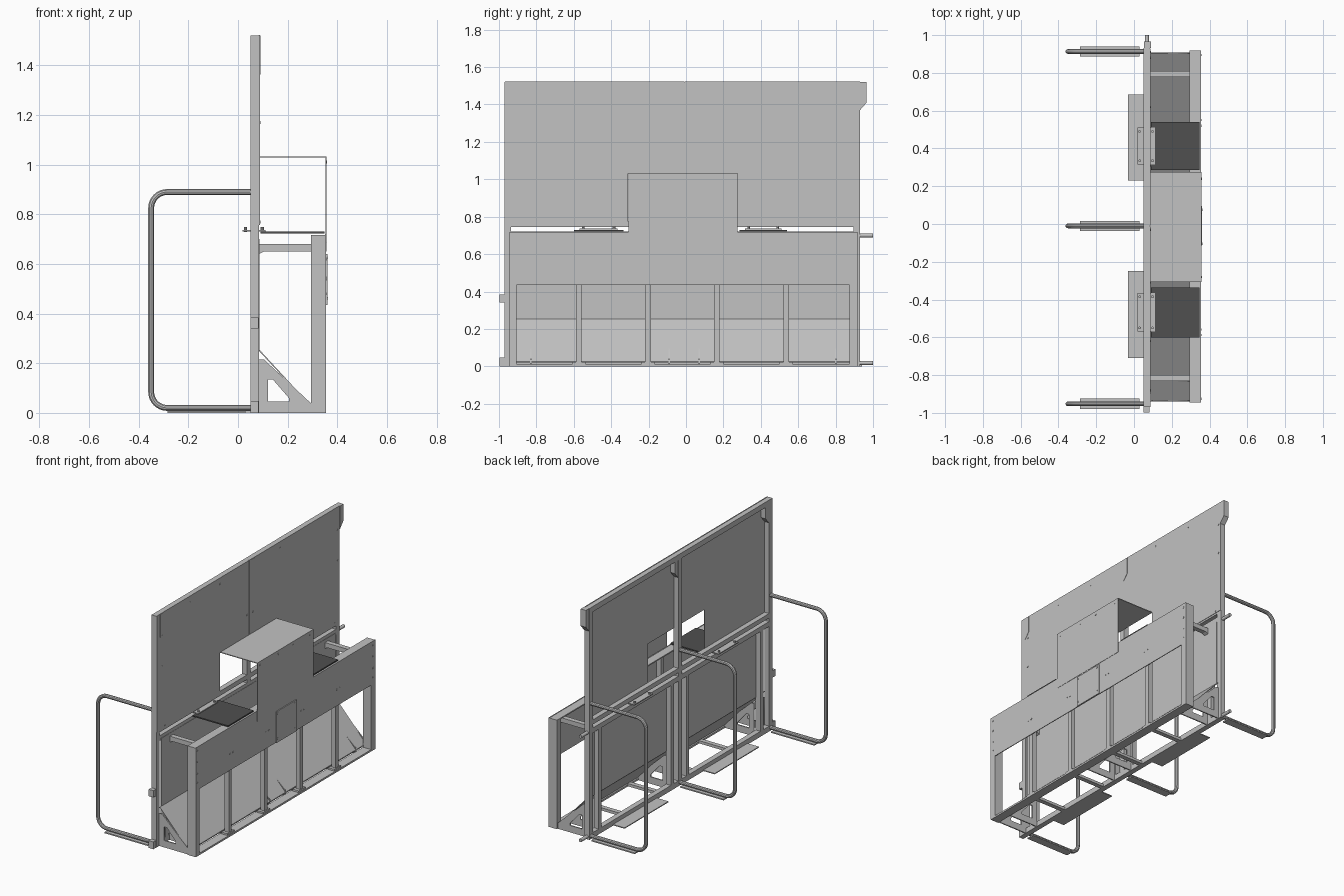
import bpy, bmesh, math
from mathutils import Vector, Matrix

if "Cube" in bpy.data.objects:
    bpy.data.objects.remove(bpy.data.objects["Cube"], do_unlink=True)


def material(name, v):
    m = bpy.data.materials.new(name)
    m.use_nodes = True
    m.diffuse_color = (v, v, v, 1)
    m.node_tree.nodes["Principled BSDF"].inputs["Base Color"].default_value = (v, v, v, 1)
    return m


GREY = material("light grey metal", 0.54)
DARK = material("dark grey tray", 0.08)


def link(name, data, mat=GREY):
    ob = bpy.data.objects.new(name, data)
    bpy.context.collection.objects.link(ob)
    data.materials.append(mat)
    return ob


def box(name, x, y, z, mat=GREY):
    """Axis-aligned box from (min, max) ranges."""
    bm = bmesh.new()
    bmesh.ops.create_cube(bm, size=1)
    for v in bm.verts:
        v.co = [(r[0] + r[1]) / 2 + c * (r[1] - r[0]) for c, r in zip(v.co, (x, y, z))]
    me = bpy.data.meshes.new(name)
    bm.to_mesh(me)
    bm.free()
    return link(name, me, mat)


def prism(name, pts, axis, lo, hi, mat=GREY):
    """Extrude a profile; axis 'y' takes (x, z) points, axis 'x' takes (y, z)."""
    bm = bmesh.new()
    def put(p, d):
        return bm.verts.new((p[0], d, p[1]) if axis == "y" else (d, p[0], p[1]))
    face = bm.faces.new([put(p, lo) for p in pts])
    ext = bmesh.ops.extrude_face_region(bm, geom=[face])
    shift = Vector((0, hi - lo, 0) if axis == "y" else (hi - lo, 0, 0))
    bmesh.ops.translate(bm, vec=shift, verts=[g for g in ext["geom"] if isinstance(g, bmesh.types.BMVert)])
    bmesh.ops.recalc_face_normals(bm, faces=bm.faces)
    me = bpy.data.meshes.new(name)
    bm.to_mesh(me)
    bm.free()
    return link(name, me, mat)


def rods(name, axis, places, r, length, seg=10):
    """Several equal cylinders in one object, running along one axis."""
    bm = bmesh.new()
    rot = {"x": Matrix.Rotation(math.pi / 2, 4, "Y"), "y": Matrix.Rotation(math.pi / 2, 4, "X"),
           "z": Matrix()}[axis]
    for p in places:
        bmesh.ops.create_cone(bm, cap_ends=True, segments=seg, radius1=r, radius2=r,
                              depth=length, matrix=Matrix.Translation(p) @ rot)
    me = bpy.data.meshes.new(name)
    bm.to_mesh(me)
    bm.free()
    return smooth(link(name, me))


def smooth(ob):
    bpy.ops.object.select_all(action="DESELECT")
    ob.select_set(True)
    bpy.context.view_layer.objects.active = ob
    bpy.ops.object.shade_smooth_by_angle()
    return ob


def to_mesh(ob):
    bpy.ops.object.select_all(action="DESELECT")
    ob.select_set(True)
    bpy.context.view_layer.objects.active = ob
    bpy.ops.object.convert(target="MESH")
    return bpy.context.object


def hoop(name, y):
    """Bent tube hoop behind a post."""
    r, pts = 0.065, [(0.06, 0.89)]
    for cx, cz, a0 in ((-0.35 + r, 0.89 - r, 90), (-0.35 + r, 0.02 + r, 180)):
        for i in range(9):
            a = math.radians(a0 + i * 90 / 8)
            pts.append((cx + r * math.cos(a), cz + r * math.sin(a)))
    pts.append((0.06, 0.02))
    cu = bpy.data.curves.new(name, "CURVE")
    cu.dimensions = "3D"
    cu.bevel_depth, cu.bevel_resolution, cu.use_fill_caps = 0.0125, 3, True
    sp = cu.splines.new("POLY")
    sp.points.add(len(pts) - 1)
    for p, (x, z) in zip(sp.points, pts):
        p.co = (x, y, z, 1)
    smooth(to_mesh(link(name, cu)))


def gusset(name, y):
    """Triangular brace plate with a triangular window."""
    cu = bpy.data.curves.new(name, "CURVE")
    cu.dimensions, cu.fill_mode, cu.extrude = "2D", "BOTH", 0.004
    outer = [(0.085, 0), (0.298, 0), (0.298, 0.035), (0.105, 0.215), (0.085, 0.215)]
    inner = [(0.12, 0.045), (0.205, 0.045), (0.205, 0.06), (0.14, 0.135), (0.12, 0.135)]
    for loop in (outer, inner):
        sp = cu.splines.new("POLY")
        sp.points.add(len(loop) - 1)
        sp.use_cyclic_u = True
        for p, (x, z) in zip(sp.points, loop):
            p.co = (x, z, 0, 1)
    ob = link(name, cu)
    ob.rotation_euler = (math.pi / 2, 0, 0)
    ob.location = (0, y, 0)
    to_mesh(ob)


WX = (0.05, 0.085)                       # depth of the wall frame
POSTS = {"right": -0.952, "middle": -0.01, "left": 0.913}

# Wall posts, hoops, foot plates and chamfered hanger brackets
for side, y in POSTS.items():
    box(f"{side}_wall_post", WX, (y - 0.0175, y + 0.0175), (0, 1.52))
    hoop(f"{side}_hoop", y)
    box(f"{side}_foot_plate", (-0.285, 0.03), (y - 0.027, y + 0.027), (0, 0.008))
    e = y + 0.0175
    prism(f"{side}_hanger_bracket", [(e, 1.52), (e + 0.035, 1.52), (e + 0.035, 1.41), (e, 1.37)],
          "x", 0.052, 0.09)

# Horizontal wall rails
Y = (-0.95, 0.91)
for name, z in (("top_rail", (1.485, 1.52)), ("upper_mid_rail", (0.745, 0.775)),
                ("lower_mid_rail", (0.69, 0.722)), ("bottom_rail", (0, 0.035))):
    box(name, WX, Y, z)

# Secondary studs of the lower wall
for i, y in enumerate((-0.86, -0.09, 0.07, 0.82)):
    box(f"lower_stud_{i}", WX, (y - 0.015, y + 0.015), (0.03, 0.70))

# Upper wall panels with an opening behind the hood
PX = (0.083, 0.088)
for name, y, z in (("upper_panel_right", (-0.968, -0.31), (0.757, 1.522)),
                   ("upper_panel_left", (0.275, 0.93), (0.757, 1.522)),
                   ("upper_panel_centre_right", (-0.31, -0.012), (1.03, 1.522)),
                   ("upper_panel_centre_left", (-0.008, 0.275), (1.03, 1.522))):
    box(name, PX, y, z)

# Lower wall sheet and sloping floor sheet
box("lower_wall_sheet", (0.082, 0.087), (-0.92, 0.89), (0.25, 0.70))
prism("sloping_sheet", [(0.086, 0.255), (0.298, 0.025), (0.298, 0.018), (0.086, 0.248)],
      "y", -0.935, 0.905)

# Counter box: end posts, apron, bottom and top rails
for side, y in (("right", (-0.945, -0.905)), ("left", (0.875, 0.918))):
    box(f"{side}_counter_post", (0.295, 0.355), y, (0, 0.715))
box("front_apron", (0.350, 0.355), (-0.945, 0.918), (0.435, 0.718))
box("apron_top_flange", (0.295, 0.355), (-0.945, 0.918), (0.708, 0.716))
box("counter_bottom_rail", (0.295, 0.355), (-0.945, 0.918), (0, 0.012))

# Front uprights with cross members and small feet
for i, y in enumerate((-0.573, -0.203, 0.165, 0.535)):
    box(f"front_upright_{i}", (0.315, 0.345), (y - 0.015, y + 0.015), (0.01, 0.70))
    box(f"upright_foot_{i}", (0.305, 0.35), (y - 0.035, y + 0.035), (0.012, 0.024))
    box(f"floor_cross_member_{i}", (0.085, 0.30), (y - 0.015, y + 0.015), (0, 0.018))

# Braces under the slope
for i, y in enumerate((-0.935, -0.83, -0.09, 0.07, 0.80, 0.905)):
    gusset(f"brace_{i}", y)

# Arms joining wall to counter
for side, y in (("right", -0.815), ("left", 0.795)):
    box(f"{side}_top_arm", (0.085, 0.35), (y - 0.016, y + 0.016), (0.65, 0.68))
    prism(f"{side}_arm_lip", [(0.085, 0.64), (0.105, 0.65), (0.085, 0.65)], "y", y - 0.016, y + 0.016)

# Bent hood over the opening and the cover plate below it
prism("hood", [(0.085, 1.033), (0.357, 1.033), (0.357, 0.65), (0.353, 0.65), (0.353, 1.028), (0.085, 1.028)],
      "y", -0.308, 0.275)
box("cover_plate", (0.353, 0.361), (-0.115, 0.095), (0.435, 0.64))

# Dark trays, their brackets, and floor plates behind the wall
for side, y0, y1 in (("right", -0.60, -0.335), ("left", 0.285, 0.54)):
    box(f"{side}_tray", (0.09, 0.348), (y0, y1), (0.722, 0.73), DARK)
    b = (y0 + 0.03, y1 - 0.03)
    box(f"{side}_tray_bracket", (0.018, 0.11), b, (0.73, 0.736))
    rods(f"{side}_tray_bolts", "z", [(x, y, 0.738) for x in (0.03, 0.098) for y in (b[0] + 0.02, b[1] - 0.02)],
         0.007, 0.02)
for side, y in (("right", (-0.71, -0.25)), ("left", (0.23, 0.685))):
    box(f"{side}_floor_plate", (-0.033, 0.055), y, (0.002, 0.008))

# Hinge blocks and locating pegs on the ends
for name, z in (("upper", (0.34, 0.385)), ("lower", (0, 0.048))):
    box(f"{name}_hinge_block", (0.05, 0.083), (-0.998, -0.965), z)
rods("locating_pegs", "y", [(0.068, 0.96, 0.70), (0.068, 0.96, 0.018)], 0.011, 0.08, 16)

# Screw heads on the apron, panels and hood
screws = [(0.355, y + d, 0.543) for y in (-0.573, -0.203, 0.165, 0.535) for d in (-0.015, 0.015)]
screws += [(0.355, y, z) for y in (-0.925, 0.895) for z in (0.48, 0.54, 0.62, 0.69)]
screws += [(0.361, y, z) for y in (-0.105, 0.075) for z in (0.46, 0.625)]
screws += [(0.357, y, 1.01) for y in (-0.28, -0.09, 0.06, 0.24)]
screws += [(0.088, s * y, z) for s in (-1, 1) for y, z in ((0.91, 1.37), (0.91, 1.17), (0.31, 1.48),
                                                          (0.62, 1.48), (0.03, 1.17), (0.88, 0.77))]
rods("screw_heads", "x", screws, 0.006, 0.004, 8)
